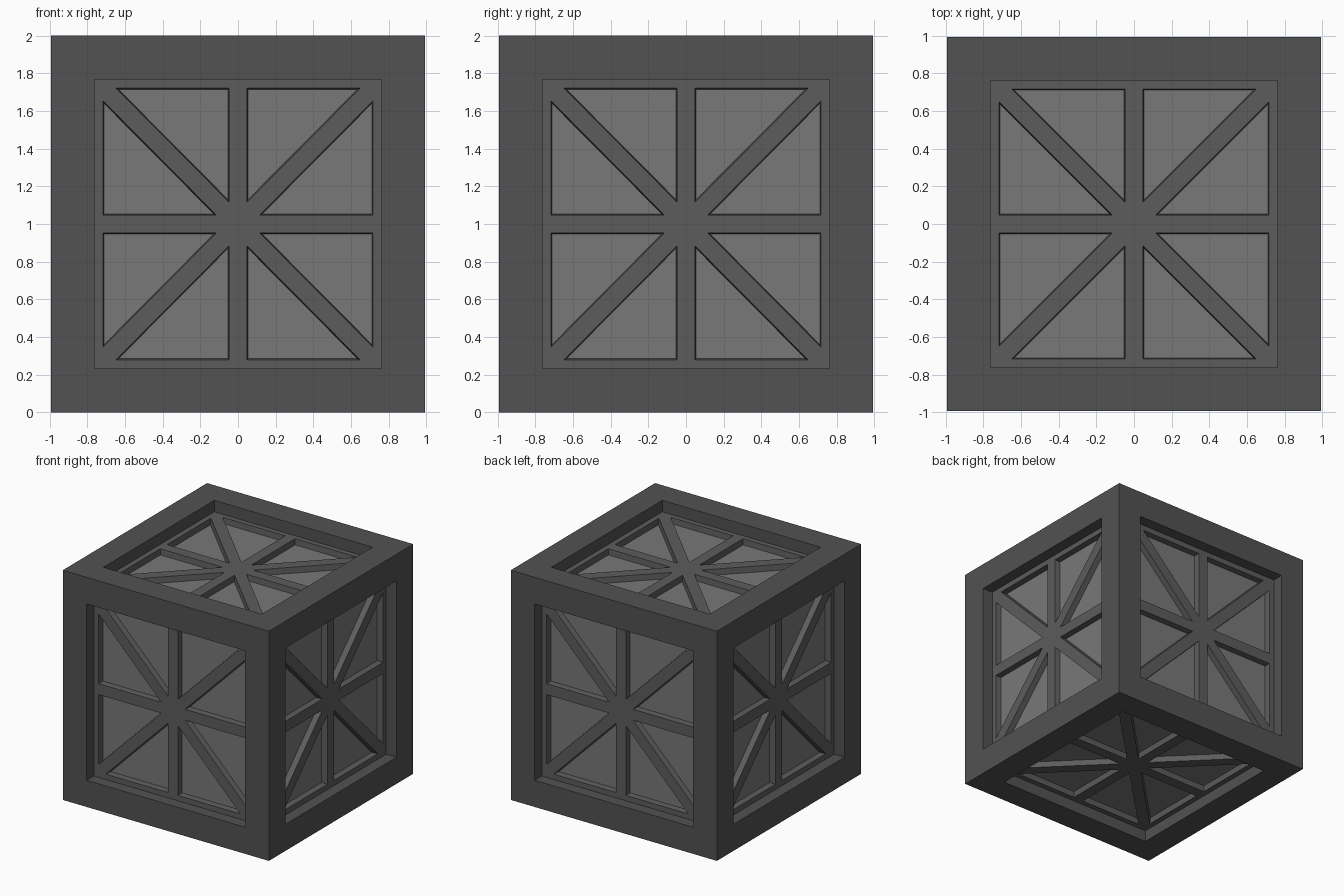
import bpy, bmesh
from mathutils import Vector

if "Cube" in bpy.data.objects:
    bpy.data.objects.remove(bpy.data.objects["Cube"])

SX = 0.993                      # width and depth are a touch less than the height
OPEN, RIM, BAR, DIAG = 0.768, 0.721, 0.048, 0.068
BRACE, PANEL = 0.90, 0.85       # distance of brace and panel planes from centre


def paint(obj, grey):
    mat = bpy.data.materials.new(obj.name + "_grey")
    mat.diffuse_color = (grey, grey, grey, 1)
    mat.use_nodes = True
    mat.node_tree.nodes["Principled BSDF"].inputs["Base Color"].default_value = mat.diffuse_color
    obj.data.materials.append(mat)


def place(axis, sign, u, v, w):
    """Map face coordinates (u, v, outward w) to one of the six crate sides."""
    p = [0, 0, 0]
    p[axis], p[(axis + 1) % 3], p[(axis + 2) % 3] = sign * w, u, v
    return Vector((p[0] * SX, p[1] * SX, p[2] + 1))


def build(name, polys, grey):
    """Repeat the polygons of one octant over 8 octants of all 6 sides."""
    bm = bmesh.new()
    for axis in range(3):
        for sign in (-1, 1):
            for mu in (-1, 1):
                for mv in (-1, 1):
                    for swap in (False, True):
                        for poly in polys:
                            vs = []
                            for u, v, w in poly:
                                a, b = (v, u) if swap else (u, v)
                                vs.append(bm.verts.new(place(axis, sign, a * mu, b * mv, w)))
                            bm.faces.new(vs)
    bmesh.ops.remove_doubles(bm, verts=bm.verts, dist=1e-4)
    bmesh.ops.recalc_face_normals(bm, faces=bm.faces)
    mesh = bpy.data.meshes.new(name)
    bm.to_mesh(mesh)
    bm.free()
    obj = bpy.data.objects.new(name, mesh)
    bpy.context.collection.objects.link(obj)
    paint(obj, grey)


# Outer frame: twelve square beams meeting at the corners
build("crate_frame", [
    [(0, OPEN, 1), (OPEN, OPEN, 1), (1, 1, 1), (0, 1, 1)],
    [(0, OPEN, 1), (OPEN, OPEN, 1), (OPEN, OPEN, OPEN), (0, OPEN, OPEN)],
], 0.085)


# Bracing: rim, cross and diagonals around eight triangular pockets per side
def layer(w, inset):
    b, r, d = BAR + inset, RIM - inset, DIAG + inset * 1.4
    outer = [(0, 0, w), (0, OPEN, w), (OPEN, OPEN, w)]
    inner = [(b, b + d, w), (b, r, w), (r - d, r, w)]
    return outer, inner


fo, fi = layer(BRACE, 0)
bo, bi = layer(PANEL - 0.001, 0.006)
polys = [[fo[1], fo[2], bo[2], bo[1]]]
for i in range(3):
    j = (i + 1) % 3
    polys += [[fo[i], fo[j], fi[j], fi[i]],
              [bo[i], bo[j], bi[j], bi[i]],
              [fi[i], fi[j], bi[j], bi[i]]]
build("bracing", polys, 0.107)

# Inner panels: closed box behind the bracing
bpy.ops.mesh.primitive_cube_add(size=2 * PANEL, location=(0, 0, 1))
panels = bpy.context.object
panels.name = "inner_panels"
panels.scale = (SX, SX, 1)
paint(panels, 0.188)
